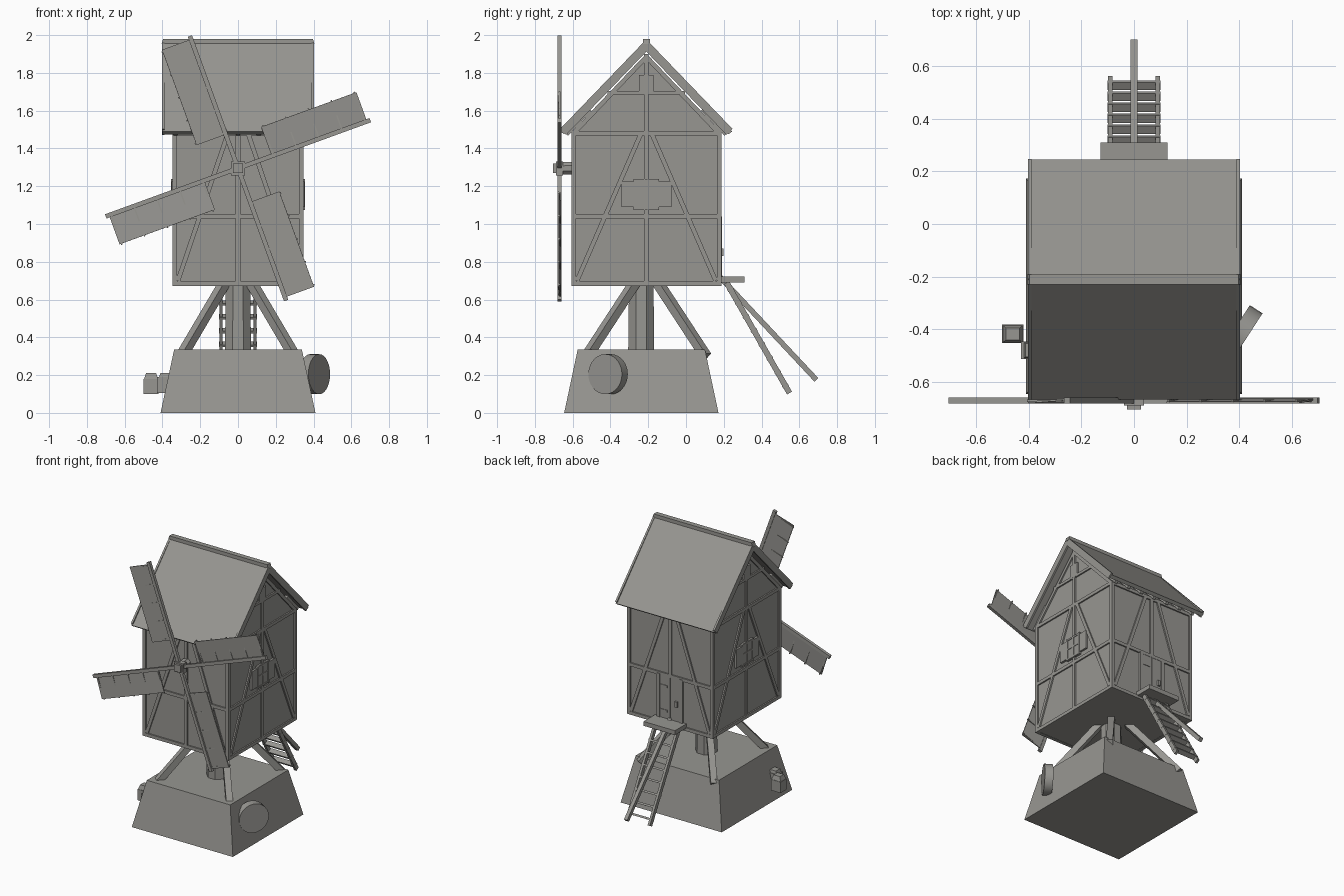
import bpy, bmesh, math
from mathutils import Vector, Matrix

if "Cube" in bpy.data.objects:
    bpy.data.objects.remove(bpy.data.objects["Cube"], do_unlink=True)

grey = bpy.data.materials.new("weathered_grey")
grey.use_nodes = True
COLOR = (0.31, 0.305, 0.285, 1)
grey.diffuse_color = COLOR
grey.node_tree.nodes["Principled BSDF"].inputs["Base Color"].default_value = COLOR

CY = -0.21           # centre line of the mill house
X_UP, Y_UP, Z_UP = Vector((1, 0, 0)), Vector((0, 1, 0)), Vector((0, 0, 1))


def finish(name, bm):
    bmesh.ops.recalc_face_normals(bm, faces=bm.faces)
    mesh = bpy.data.meshes.new(name)
    bm.to_mesh(mesh)
    bm.free()
    mesh.materials.append(grey)
    ob = bpy.data.objects.new(name, mesh)
    bpy.context.scene.collection.objects.link(ob)
    return ob


def beam(bm, p, q, width, depth, normal):
    """Box running from p to q, with its depth along the normal."""
    p, q = Vector(p), Vector(q)
    d = (q - p).normalized()
    side = d.cross(normal).normalized()
    n = side.cross(d)
    m = Matrix((d * (q - p).length, side * width, n * depth)).transposed().to_4x4()
    m.translation = (p + q) / 2
    bmesh.ops.create_cube(bm, size=1, matrix=m)


def beams(name, items, normal):
    bm = bmesh.new()
    for p, q, width, depth in items:
        beam(bm, p, q, width, depth, normal)
    return finish(name, bm)


def block(name, lo, hi, top=1.0):
    """Box between two corners, its top scaled about the middle."""
    lo, hi = Vector(lo), Vector(hi)
    bm = bmesh.new()
    bmesh.ops.create_cube(bm, size=1)
    for v in bm.verts:
        if v.co.z > 0:
            v.co.x *= top
            v.co.y *= top
        v.co = (lo + hi) / 2 + Matrix.Diagonal(hi - lo) @ v.co
    return finish(name, bm)


def prism(name, profile, half):
    """Profile of (y, z) points extruded across x."""
    bm = bmesh.new()
    face = bm.faces.new([bm.verts.new((-half, y, z)) for y, z in profile])
    out = bmesh.ops.extrude_face_region(bm, geom=[face], use_keep_orig=True)
    bmesh.ops.translate(bm, vec=(2 * half, 0, 0),
                        verts=[g for g in out["geom"] if isinstance(g, bmesh.types.BMVert)])
    return finish(name, bm)


def cylinder(name, p, q, r1, r2, sides, turn=0):
    p, q = Vector(p), Vector(q)
    m = (Matrix.Translation((p + q) / 2) @ (q - p).to_track_quat("Z", "Y").to_matrix().to_4x4()
         @ Matrix.Rotation(turn, 4, "Z"))
    bm = bmesh.new()
    bmesh.ops.create_cone(bm, cap_ends=True, segments=sides, radius1=r1, radius2=r2,
                          depth=(q - p).length, matrix=m)
    return finish(name, bm)


# Plinth, post and corner braces
block("plinth", (-0.41, -0.645, 0), (0.41, 0.172, 0.335), top=0.825)
cylinder("main_post", (0, -0.237, 0.3), (0, -0.237, 0.7), 0.075, 0.07, 8, math.pi / 8)
for sx in (-1, 1):
    for sy in (-1, 1):
        beams("brace", [((sx * 0.3, CY + sy * 0.315, 0.3), (sx * 0.07, CY + sy * 0.06, 0.69),
                         0.045, 0.045)], Z_UP)

# House walls with gables
prism("house_walls", [(CY - 0.387, 0.675), (CY + 0.387, 0.675), (CY + 0.387, 1.49),
                      (CY, 1.9), (CY - 0.387, 1.49)], 0.338)


# Timber framing, drawn per wall in (across, height) coordinates
def frame(name, place, normal, half, lean, door=False):
    rows = [((-half, 0.685), (half, 0.685)), ((-half, 1.04), (half, 1.04)),
            ((-half, 1.48), (half, 1.48)), ((0, 1.04 if door else 0.68), (0, 1.48))]
    for s in (-1, 1):
        rows.append(((s * (half - 0.012), 0.675), (s * (half - 0.012), 1.49)))
        rows.append(((s * (half - 0.03), 0.7), (s * lean, 1.475)))
    beams(name, [(place(*a), place(*b), 0.024, 0.024) for a, b in rows], normal)


for s in (-1, 1):
    def side(u, z, out=0.336):
        return (s * out, CY + u, z)

    def end(u, z, out=0.385):
        return (u, CY + s * out, z)

    frame("side_timbers", side, X_UP, 0.397, 0.03)
    frame("end_timbers", end, Y_UP, 0.348, 0.055, door=s > 0)

    # Gable timbers and little loft hatch
    gable = [(side(0, 1.48), side(0, 1.9), 0.024, 0.024),
             (side(-0.205, 1.695), side(0.205, 1.695), 0.02, 0.024)]
    gable += [(side(k * 0.39, 1.475), side(0, 1.885), 0.024, 0.024) for k in (-1, 1)]
    beams("gable_timbers", gable, X_UP)
    beams("loft_hatch", [(side(0, 1.69), side(0, 1.79), 0.075, 0.026)], X_UP)

    # Side window with open shutters
    beams("window", [(side(0, 1.075), side(0, 1.238), 0.135, 0.03)], X_UP)
    trim = [(side(k * 0.06, 1.075, 0.35), side(k * 0.06, 1.238, 0.35), 0.014, 0.012)
            for k in (-1, 0, 1)]
    trim += [(side(-0.06, z, 0.35), side(0.06, z, 0.35), 0.012, 0.01) for z in (1.083, 1.16, 1.23)]
    beams("window_bars", trim, X_UP)
    beams("shutters", [(side(k * 0.1, 1.09, 0.343), side(k * 0.1, 1.225, 0.343), 0.064, 0.02)
                       for k in (-1, 1)], X_UP)

# Roof: slab, verge boards, ridge cap and rafter ends
prism("roof", [(CY - 0.455, 1.49), (CY, 1.975), (CY + 0.455, 1.49),
               (CY + 0.435, 1.475), (CY, 1.935), (CY - 0.435, 1.475)], 0.4)
for s in (-1, 1):
    for x in (-0.396, 0.396):
        beams("verge_board", [((x, CY + s * 0.44, 1.488), (x, CY, 1.945), 0.014, 0.045)],
              Vector((0, s, 1)))
    beams("rafter_ends", [((-0.33 + i * 0.11, CY + s * 0.425, 1.478),
                           (-0.33 + i * 0.11, CY + s * 0.3, 1.61), 0.022, 0.03)
                          for i in range(7)], Vector((0, s, 1)))
block("ridge_cap", (-0.405, CY - 0.019, 1.952), (0.405, CY + 0.019, 1.98), top=0.98)

# Back door
BACK = CY + 0.387
block("door", (-0.085, BACK - 0.01, 0.69), (0.085, BACK + 0.008, 1.03))
for x in (-0.092, 0.092):
    block("door_jamb", (x - 0.012, BACK - 0.01, 0.69), (x + 0.012, BACK + 0.014, 1.04))
block("door_seam", (-0.003, BACK, 0.7), (0.003, BACK + 0.011, 1.03))
for z in (0.77, 0.95):
    block("door_hinge", (0.02, BACK, z), (0.085, BACK + 0.012, z + 0.015))
block("door_handle", (-0.065, BACK, 0.83), (-0.045, BACK + 0.022, 0.87))

# Landing, ladder and tail pole
block("landing", (-0.127, 0.17, 0.69), (0.127, 0.31, 0.722))
top, foot = Vector((0, 0.215, 0.69)), Vector((0, 0.548, 0.105))
lean = Vector((0, 0.87, 0.5))
ladder = [(top + X_UP * x, foot + X_UP * x, 0.018, 0.03) for x in (-0.09, 0.09)]
for i in range(8):
    c = top.lerp(foot, 0.06 + i * 0.125)
    ladder.append((c - X_UP * 0.1, c + X_UP * 0.1, 0.014, 0.034))
beams("ladder", ladder, lean)
beams("tail_pole", [((0, 0.17, 0.73), (0, 0.69, 0.175), 0.026, 0.028)], Z_UP)

# Wind shaft and hub
HUB = Vector((0, -0.67, 1.295))
cylinder("wind_shaft", (0, -0.55, 1.295), (0, -0.66, 1.295), 0.04, 0.034, 8, math.pi / 8)
block("hub", HUB - Vector((0.037, 0.018, 0.037)), HUB + Vector((0.037, 0.018, 0.037)))
block("hub_cap", HUB - Vector((0.026, 0.034, 0.026)), HUB + Vector((0.026, 0, 0.026)))

# Four sails: spar, slightly twisted board and crossing rungs
for i in range(4):
    a = math.radians(20 + 90 * i)
    along = Vector((math.cos(a), 0, math.sin(a)))
    across = Vector((-math.sin(a), 0, math.cos(a)))
    bm = bmesh.new()
    beam(bm, HUB, HUB + along * 0.745, 0.024, 0.022, Y_UP)
    twist = (Y_UP + across * 0.07).normalized()
    mid = HUB + across * 0.085 - Y_UP * 0.001
    beam(bm, mid + along * 0.19, mid + along * 0.727, 0.158, 0.007, twist)
    for k in range(5):
        r = HUB + along * (0.2 + k * 0.129)
        beam(bm, r, r + across * 0.17, 0.008, 0.009, Y_UP)
    finish("sail", bm)

# Millstone leaning on the plinth
stone = cylinder("millstone", (0.382, -0.397, 0.205), (0.43, -0.428, 0.205), 0.106, 0.106, 28)
bpy.context.view_layer.objects.active = stone
stone.select_set(True)
bpy.ops.object.shade_smooth_by_angle()

# Small lantern and its bracket on the other side
block("lantern_body", (-0.5, -0.452, 0.1), (-0.42, -0.382, 0.18))
block("lantern_top", (-0.497, -0.449, 0.18), (-0.423, -0.385, 0.212), top=0.7)
block("bracket", (-0.428, -0.512, 0.105), (-0.34, -0.445, 0.19))
block("bracket_cap", (-0.418, -0.508, 0.19), (-0.33, -0.449, 0.21), top=0.85)
